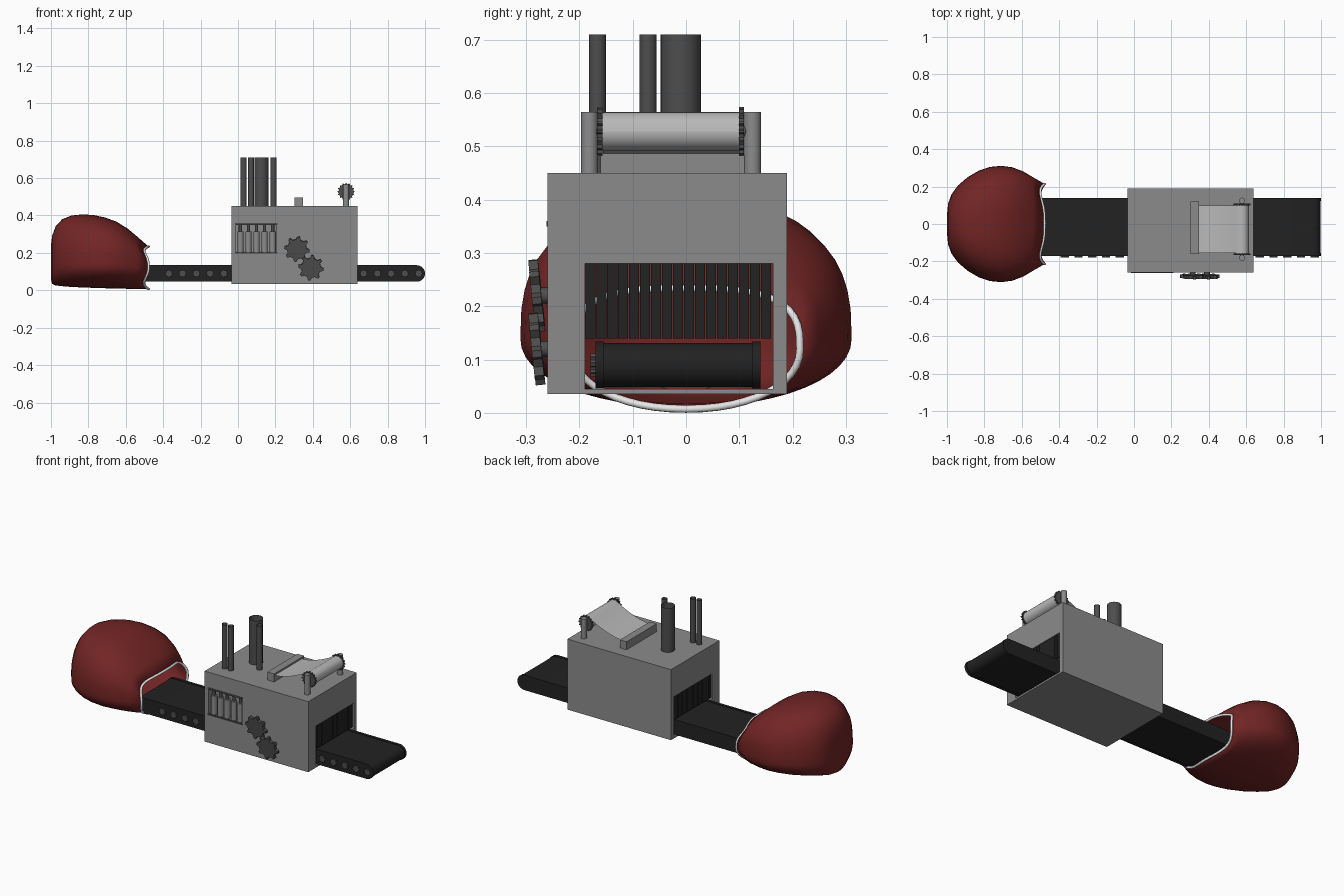
import bpy, bmesh, math
from mathutils import Matrix, Vector

if "Cube" in bpy.data.objects:
    bpy.data.objects.remove(bpy.data.objects["Cube"])

def material(name, col):
    m = bpy.data.materials.new(name)
    m.diffuse_color = (*col, 1)
    m.use_nodes = True
    m.node_tree.nodes["Principled BSDF"].inputs["Base Color"].default_value = m.diffuse_color
    return m

GREY = material("machine grey", (0.26, 0.26, 0.26))
DARK = material("dark metal", (0.075, 0.075, 0.075))
BELT = material("belt black", (0.016, 0.016, 0.016))
RED = material("sack red", (0.17, 0.018, 0.018))
WHITE = material("trim white", (0.8, 0.8, 0.8))
PAPER = material("sheet light grey", (0.48, 0.48, 0.48))

def finish(name, bm, mat, smooth=True):
    bmesh.ops.recalc_face_normals(bm, faces=bm.faces[:])
    me = bpy.data.meshes.new(name)
    bm.to_mesh(me)
    bm.free()
    me.materials.append(mat)
    ob = bpy.data.objects.new(name, me)
    bpy.context.collection.objects.link(ob)
    if smooth:
        bpy.ops.object.select_all(action='DESELECT')
        ob.select_set(True)
        bpy.context.view_layer.objects.active = ob
        bpy.ops.object.shade_smooth_by_angle(angle=math.radians(40))
    return ob

def box(name, lo, hi, mat):
    bm = bmesh.new()
    lo, hi = Vector(lo), Vector(hi)
    bmesh.ops.create_cube(bm, size=1, matrix=Matrix.Translation((lo + hi) / 2) @ Matrix.Diagonal((*(hi - lo), 1)))
    return finish(name, bm, mat, False)

def cylinder(name, a, b, r, mat, caps=True, seg=24):
    bm = bmesh.new()
    a, b = Vector(a), Vector(b)
    rot = (b - a).to_track_quat('Z', 'Y').to_matrix().to_4x4()
    bmesh.ops.create_cone(bm, cap_ends=caps, segments=seg, radius1=r, radius2=r,
                          depth=(b - a).length, matrix=Matrix.Translation((a + b) / 2) @ rot)
    return finish(name, bm, mat)

def extrude_y(name, outline, y0, y1, mat, smooth=True):
    """Extrude a closed x-z outline along y."""
    bm = bmesh.new()
    f = bm.faces.new([bm.verts.new((x, y0, z)) for x, z in outline])
    ext = bmesh.ops.extrude_face_region(bm, geom=[f])['geom']
    bmesh.ops.translate(bm, vec=(0, y1 - y0, 0), verts=[v for v in ext if isinstance(v, bmesh.types.BMVert)])
    return finish(name, bm, mat, smooth)

def gear(name, x, z, y0, y1, r, teeth, mat, depth=0.8):
    pts = []
    for i in range(teeth):
        for t, k in ((-0.3, depth), (-0.12, 1), (0.12, 1), (0.3, depth)):
            a = 2 * math.pi * (i + t) / teeth
            pts.append((x + r * k * math.cos(a), z + r * k * math.sin(a)))
    return extrude_y(name, pts, y0, y1, mat, False)

def stadium(x0, x1, z, r, n=12):
    right = [(x1 - r + r * math.sin(math.pi * i / n), z + r * math.cos(math.pi * i / n)) for i in range(n + 1)]
    left = [(x0 + r - r * math.sin(math.pi * i / n), z - r * math.cos(math.pi * i / n)) for i in range(n + 1)]
    return right + left

# Housing with a tunnel through it and a window recess in front
housing = box("housing", (-0.035, -0.26, 0.035), (0.64, 0.19, 0.45), GREY)
for lo, hi in (((-0.2, -0.19, 0.045), (0.8, 0.163, 0.28)),
               ((-0.01, -0.3, 0.2), (0.207, -0.205, 0.36))):
    cutter = box("cutter", lo, hi, GREY)
    cutter.hide_render = True
    mod = housing.modifiers.new("cut", 'BOOLEAN')
    mod.operation, mod.solver, mod.object = 'DIFFERENCE', 'EXACT', cutter
    bpy.context.view_layer.objects.active = housing
    bpy.ops.object.modifier_apply(modifier=mod.name)
    bpy.data.objects.remove(cutter)

# Window pistons between two dark bars
box("window_bar_top", (-0.015, -0.262, 0.35), (0.21, -0.25, 0.36), DARK)
box("window_bar_bottom", (-0.015, -0.262, 0.197), (0.21, -0.25, 0.205), DARK)
for i in range(5):
    x = 0.013 + i * 0.043
    cylinder("piston", (x, -0.24, 0.205), (x, -0.24, 0.315), 0.017, GREY)
    cylinder("piston_rod", (x, -0.24, 0.31), (x, -0.24, 0.36), 0.009, DARK, seg=12)

# Conveyor belt, side rails and small drive wheels
extrude_y("belt", stadium(-0.55, 0.997, 0.09, 0.041), -0.156, 0.126, BELT)
extrude_y("front_rail", stadium(-0.553, 1.0, 0.09, 0.044), -0.17, -0.154, BELT)
extrude_y("back_rail", stadium(-0.553, 1.0, 0.09, 0.044), 0.124, 0.14, BELT)
for start in (-0.37, 0.672):
    for i in range(5):
        gear("drive_wheel", start + i * 0.0735, 0.09, -0.179, -0.165, 0.022, 8, DARK)

# Strip curtains at both tunnel mouths
for x in (0.632, -0.027):
    for i in range(17):
        y = -0.189 + i * 0.0206
        box("curtain_strip", (x - 0.003, y, 0.14), (x + 0.003, y + 0.0188, 0.28), BELT)

# Meshing gears on the front, leaning slightly outwards
for x, z in ((0.315, 0.22), (0.39, 0.12)):
    g = gear("large_gear", 0, 0, -0.009, 0.009, 0.068, 8, DARK, 0.78)
    g.location = (x, -0.28, z)
    g.rotation_euler = (math.radians(6), math.radians(8), 0)
    cylinder("gear_axle", (x, -0.28, z), (x, -0.255, z), 0.015, DARK, seg=12)

# Open chimney pipes
for x, y, r in ((0.03, -0.166, 0.016), (0.07, -0.166, 0.016), (0.19, -0.071, 0.016), (0.125, -0.01, 0.038)):
    cylinder("chimney", (x, y, 0.449), (x, y, 0.71), r, DARK, caps=False)

# Sheet feeder: tray, posts, roller, end gears
box("feeder_tray", (0.303, -0.16, 0.45), (0.347, 0.12, 0.497), GREY)
for y in (-0.181, 0.125):
    cylinder("feeder_post", (0.578, y, 0.449), (0.578, y, 0.565), 0.016, GREY)
cylinder("feeder_axle", (0.578, -0.181, 0.528), (0.578, 0.125, 0.528), 0.01, DARK, seg=12)
cylinder("feeder_roller", (0.578, -0.157, 0.528), (0.578, 0.1, 0.528), 0.036, PAPER, seg=32)
for y in (-0.167, 0.099):
    gear("feeder_gear", 0.578, 0.528, y, y + 0.01, 0.046, 16, DARK, 0.87)

# Sagging sheet from the tray up and over the roller
bm = bmesh.new()
path = [(0.345 + 0.223 * t, 0.487 + 0.078 * t ** 1.7) for t in [i / 10 for i in range(11)]]
path += [(0.578 + 0.037 * math.sin(a), 0.528 + 0.037 * math.cos(a)) for a in (0, 0.3, 0.6, 0.9, 1.2, 1.57)]
rows = [[bm.verts.new((x, y, z)) for y in (-0.156, 0.1)] for x, z in path]
for p, q in zip(rows, rows[1:]):
    bm.faces.new((p[0], p[1], q[1], q[0]))
finish("sheet", bm, PAPER)

# Sack: cross-sections along x as (x, half width, bottom, widest height, top)
sections = [(-1.0, 0.05, 0.06, 0.14, 0.24), (-0.994, 0.11, 0.035, 0.14, 0.29),
            (-0.975, 0.16, 0.026, 0.14, 0.342), (-0.94, 0.207, 0.022, 0.14, 0.38),
            (-0.89, 0.25, 0.018, 0.14, 0.4), (-0.83, 0.285, 0.015, 0.14, 0.406),
            (-0.77, 0.305, 0.013, 0.14, 0.402), (-0.71, 0.311, 0.011, 0.14, 0.389),
            (-0.65, 0.303, 0.01, 0.14, 0.367), (-0.59, 0.28, 0.008, 0.135, 0.33),
            (-0.54, 0.25, 0.007, 0.13, 0.288), (-0.49, 0.214, 0.007, 0.12, 0.234)]
N = 48

def ring(index):
    x, w, lo, mid, hi = sections[index]
    k = index / (len(sections) - 1)
    pts = []
    for i in range(N):
        a = 2 * math.pi * i / N
        c, s = math.cos(a), math.sin(a)
        e = 2 / (2.1 + (0.9 * k if s > 0 else 0))
        y = w * math.copysign(abs(c) ** e, c)
        z = mid + (hi - mid if s > 0 else mid - lo) * math.copysign(abs(s) ** e, s)
        wave = -0.012 * math.cos(4 * a) if index == len(sections) - 1 else 0
        pts.append((x - wave, y, z))
    return pts

bm = bmesh.new()
rings = [[bm.verts.new(p) for p in ring(i)] for i in range(len(sections))]
for p, q in zip(rings, rings[1:]):
    for i in range(N):
        j = (i + 1) % N
        bm.faces.new((p[i], p[j], q[j], q[i]))
bm.faces.new(rings[0])
sack = finish("sack", bm, RED)
for poly in sack.data.polygons:
    poly.use_smooth = True
shell = sack.modifiers.new("shell", 'SOLIDIFY')
shell.thickness, shell.offset = 0.008, -1

# White piping around the sack opening
curve = bpy.data.curves.new("sack_trim", 'CURVE')
curve.dimensions = '3D'
curve.bevel_depth, curve.bevel_resolution = 0.007, 2
spline = curve.splines.new('POLY')
spline.points.add(N - 1)
for point, co in zip(spline.points, ring(len(sections) - 1)):
    point.co = (*co, 1)
spline.use_cyclic_u = True
curve.materials.append(WHITE)
bpy.context.collection.objects.link(bpy.data.objects.new("sack_trim", curve))
